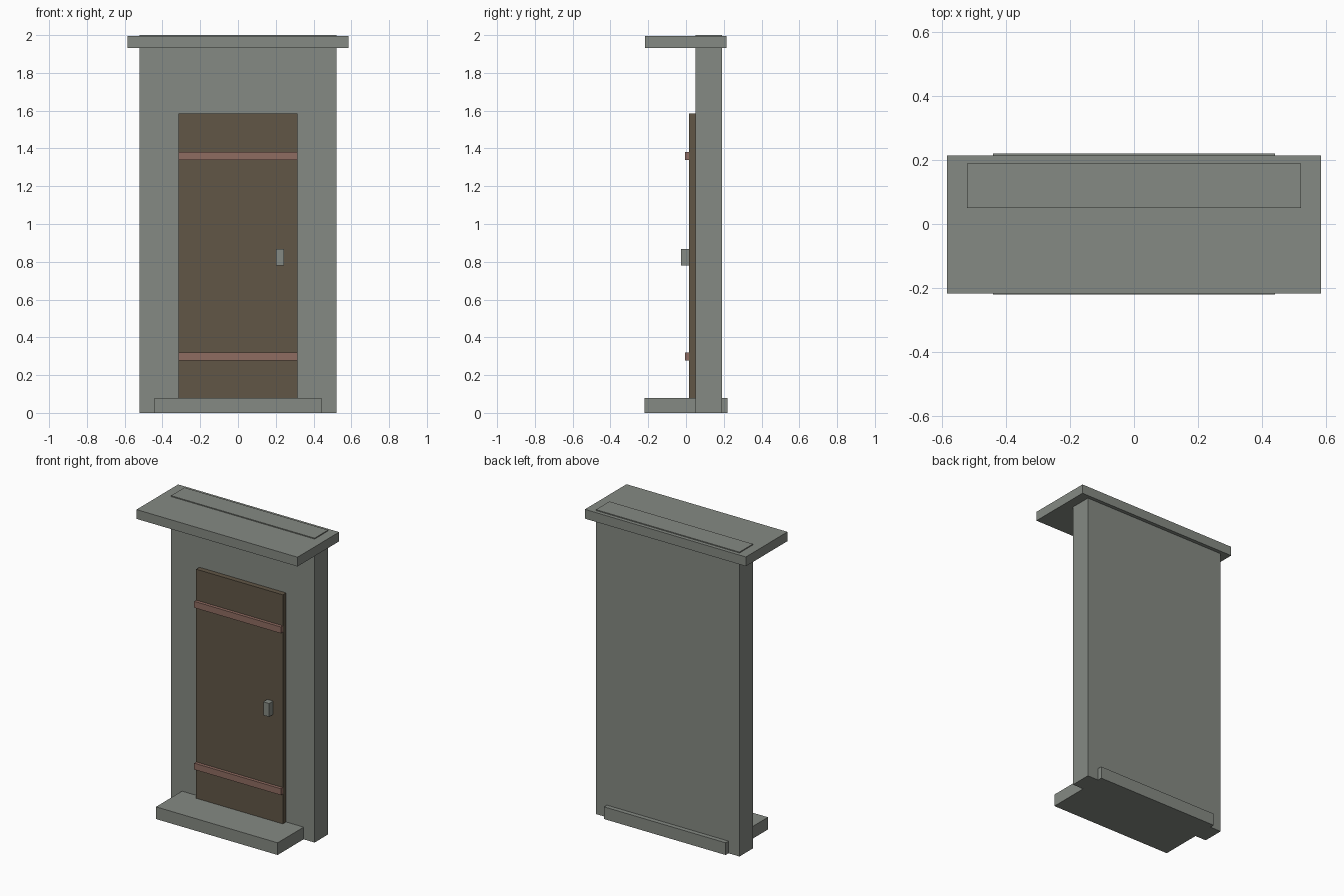
import bpy

cube = bpy.data.objects.get("Cube")
if cube:
    bpy.data.objects.remove(cube, do_unlink=True)


def make_material(name, rgb):
    mat = bpy.data.materials.new(name)
    mat.use_nodes = True
    color = (*rgb, 1.0)
    mat.diffuse_color = color
    mat.node_tree.nodes["Principled BSDF"].inputs["Base Color"].default_value = color
    return mat


stone = make_material("grey_stone", (0.235, 0.254, 0.227))
wood = make_material("brown_wood", (0.119, 0.093, 0.061))
copper = make_material("reddish_strap", (0.275, 0.150, 0.120))


def box(name, x, y, z, mat):
    """Flat-sided block spanning the given (min, max) ranges."""
    spans = (x, y, z)
    bpy.ops.mesh.primitive_cube_add(size=1, location=[(a + b) / 2 for a, b in spans])
    obj = bpy.context.object
    obj.name = name
    obj.scale = [b - a for a, b in spans]
    bpy.ops.object.transform_apply(location=False, rotation=False, scale=True)
    obj.data.materials.append(mat)
    return obj


# Masonry: wall slab, overhanging canopy and doorstep
box("wall", (-0.522, 0.522), (0.05, 0.19), (0, 2), stone)
box("canopy", (-0.585, 0.585), (-0.218, 0.214), (1.933, 1.994), stone)
box("doorstep", (-0.442, 0.442), (-0.22, 0.22), (0, 0.08), stone)

# Door leaf standing proud of the wall
front = 0.016
box("door", (-0.315, 0.315), (front, 0.06), (0.08, 1.585), wood)

# Horizontal straps
for name, z in (("lower_strap", 0.298), ("upper_strap", 1.361)):
    box(name, (-0.315, 0.315), (-0.005, front), (z - 0.021, z + 0.021), copper)

# Handle on the model's left
box("handle", (0.202, 0.244), (-0.026, front), (0.78, 0.868), stone)
